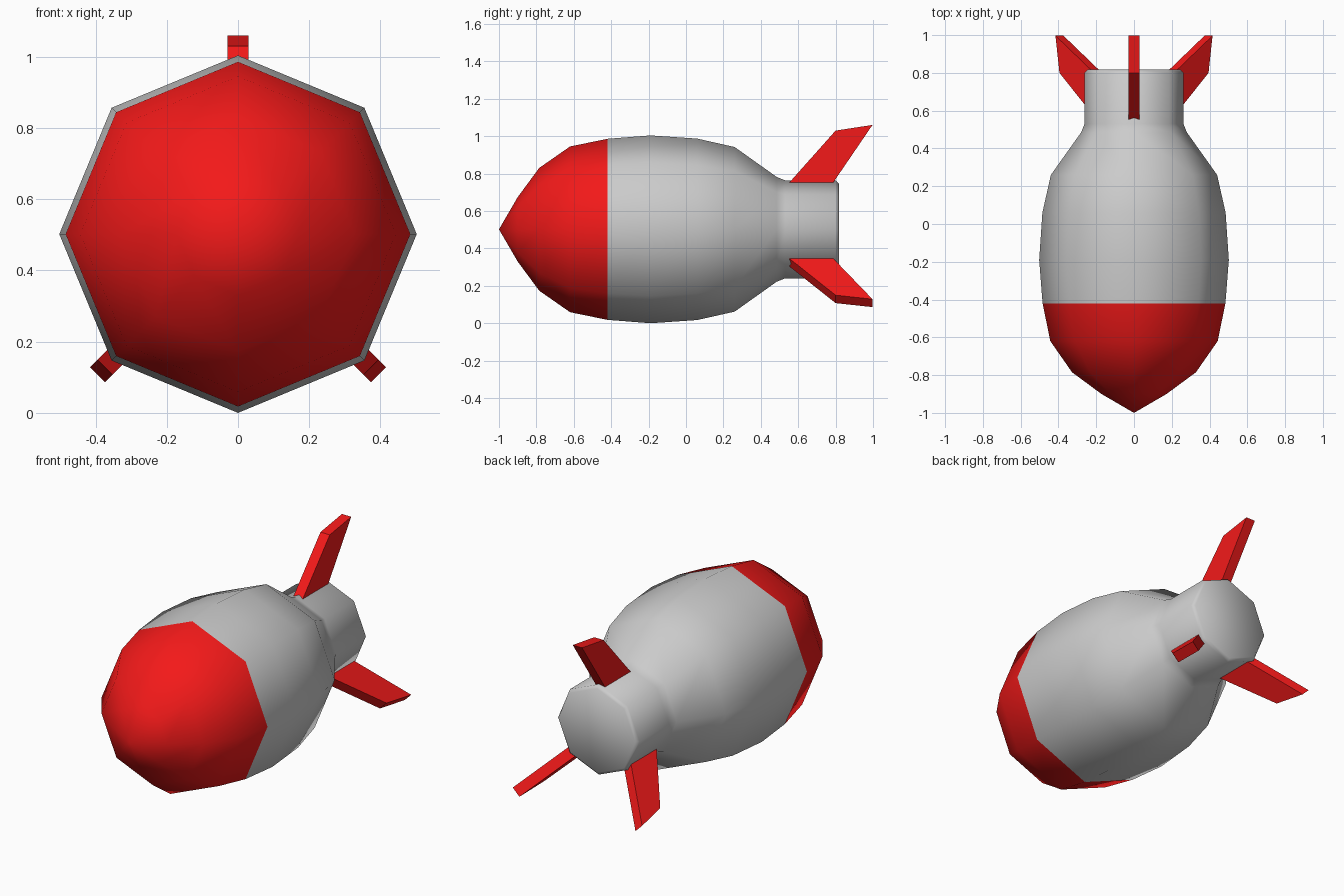
import bpy, bmesh
from math import pi, sin, cos, radians
from mathutils import Matrix

if "Cube" in bpy.data.objects:
    bpy.data.objects.remove(bpy.data.objects["Cube"])

CZ = 0.502   # height of the long axis
SIDES = 8

red = bpy.data.materials.new("red")
red.diffuse_color = (0.9, 0.01, 0.01, 1)
red.use_nodes = True
red.node_tree.nodes["Principled BSDF"].inputs["Base Color"].default_value = red.diffuse_color


def finish(name, bm, mat=None, angle=60):
    bmesh.ops.recalc_face_normals(bm, faces=bm.faces)
    me = bpy.data.meshes.new(name)
    bm.to_mesh(me)
    bm.free()
    ob = bpy.data.objects.new(name, me)
    bpy.context.collection.objects.link(ob)
    if mat:
        me.materials.append(mat)
    bpy.ops.object.select_all(action='DESELECT')
    ob.select_set(True)
    bpy.context.view_layer.objects.active = ob
    bpy.ops.object.shade_smooth_by_angle(angle=radians(angle))
    return ob


def lathe(name, profile, mat=None):
    """Revolve (y, radius) points about the long axis; radius 0 closes to a point."""
    bm = bmesh.new()
    rings = []
    for y, r in profile:
        n = SIDES if r > 0 else 1
        rings.append([bm.verts.new((r * cos(2 * pi * i / SIDES), y,
                                    CZ + r * sin(2 * pi * i / SIDES))) for i in range(n)])
    for a, b in zip(rings, rings[1:]):
        for i in range(SIDES):
            j = (i + 1) % SIDES
            if len(a) == 1:
                bm.faces.new((a[0], b[i], b[j]))
            else:
                bm.faces.new((a[i], a[j], b[j], b[i]))
    if len(rings[-1]) > 1 and name == "body":
        bm.faces.new(rings[-1])
    return finish(name, bm, mat)


# Pointed red nose
lathe("nose", [(-1.0, 0), (-0.9, 0.172), (-0.785, 0.328), (-0.62, 0.443), (-0.42, 0.484)], red)

# Grey barrel narrowing to the tail collar, with a bevelled end cap
lathe("body", [(-0.42, 0.484), (-0.19, 0.502), (0.06, 0.485), (0.26, 0.44), (0.485, 0.28),
               (0.53, 0.262), (0.80, 0.262), (0.817, 0.245)])

# Three swept fins, placed on octagon corners
FIN = [(0.53, 0.225), (0.80, 0.528), (0.997, 0.558), (0.77, 0.225)]   # (y, radius)
for name, deg in (("top_fin", 0), ("right_fin", 135), ("left_fin", -135)):
    bm = bmesh.new()
    sides = [[bm.verts.new((x, y, r)) for y, r in FIN] for x in (-0.03, 0.03)]
    bm.faces.new(sides[0])
    bm.faces.new(sides[1])
    for i in range(4):
        j = (i + 1) % 4
        bm.faces.new((sides[0][i], sides[0][j], sides[1][j], sides[1][i]))
    bm.transform(Matrix.Translation((0, 0, CZ)) @ Matrix.Rotation(radians(deg), 4, 'Y'))
    finish(name, bm, red, 30)
